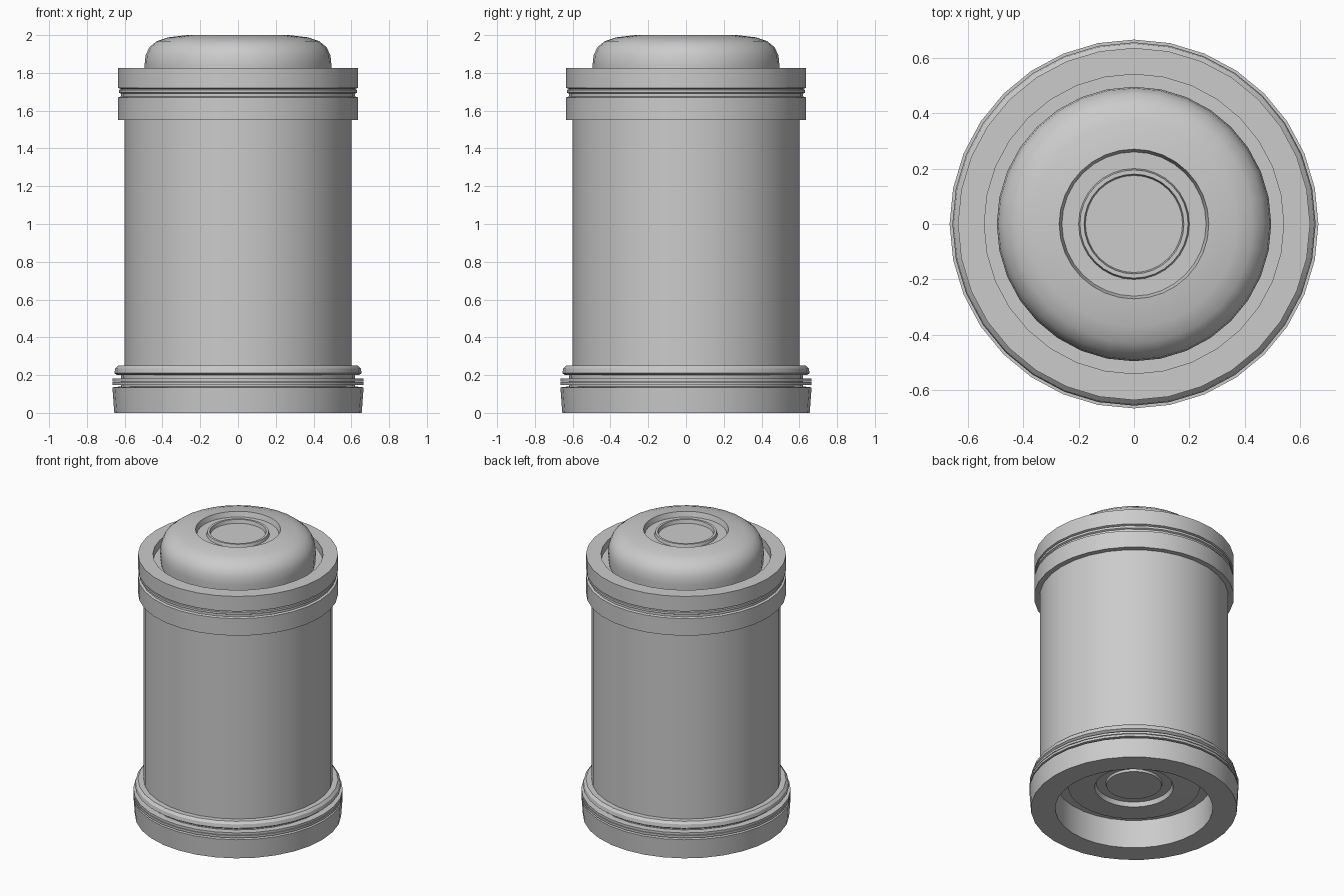
import bpy, bmesh, math

if "Cube" in bpy.data.objects:
    bpy.data.objects.remove(bpy.data.objects["Cube"])

SEG = 32


def lathe(name, profile, seg=SEG, closed=False):
    """Spin an (r, z) profile around the z axis."""
    bm = bmesh.new()
    rings = []
    for r, z in profile:
        if r == 0:
            rings.append([bm.verts.new((0, 0, z))] * seg)
        else:
            rings.append([bm.verts.new((r * math.cos(2 * math.pi * i / seg),
                                        r * math.sin(2 * math.pi * i / seg), z))
                          for i in range(seg)])
    pairs = list(zip(rings, rings[1:]))
    if closed:
        pairs.append((rings[-1], rings[0]))
    for a, b in pairs:
        for i in range(seg):
            j = (i + 1) % seg
            bm.faces.new(list(dict.fromkeys((a[i], a[j], b[j], b[i]))))
    bmesh.ops.recalc_face_normals(bm, faces=bm.faces)
    mesh = bpy.data.meshes.new(name)
    bm.to_mesh(mesh)
    bm.free()
    ob = bpy.data.objects.new(name, mesh)
    bpy.context.collection.objects.link(ob)
    bpy.ops.object.select_all(action='DESELECT')
    ob.select_set(True)
    bpy.context.view_layer.objects.active = ob
    bpy.ops.object.shade_smooth_by_angle(angle=math.radians(30))
    return ob


# Plain cylindrical body wall
lathe("body", [(0.60, 0.20), (0.60, 1.60)])

# Upper collar: two bands split by a groove, with a well around the cap
lathe("top_collar", [(0.60, 1.55), (0.635, 1.55), (0.635, 1.67), (0.62, 1.675),
                     (0.62, 1.69), (0.63, 1.695), (0.63, 1.71), (0.62, 1.715),
                     (0.635, 1.72), (0.635, 1.825), (0.54, 1.825), (0.54, 1.77),
                     (0.48, 1.77)])

# Rounded cap with a stepped dimple
lathe("cap", [(0.49, 1.77), (0.495, 1.84), (0.49, 1.89), (0.47, 1.935),
              (0.43, 1.968), (0.37, 1.988), (0.27, 2.0), (0.26, 1.965),
              (0.20, 1.965), (0.195, 1.985), (0.18, 1.985), (0.175, 1.96),
              (0, 1.96)])

# Base foot with thin bands above it and an open underside
lathe("base_foot", [(0.50, 0.20), (0.50, 0.0), (0.655, 0.0), (0.665, 0.135),
                    (0.62, 0.14)])
for i, z in enumerate((0.155, 0.175)):
    lathe(f"base_band_{i + 1}", [(0.60, z - 0.008), (0.665, z - 0.008),
                                 (0.665, z + 0.008), (0.60, z + 0.008)], closed=True)
lathe("base_inner_wall", [(0.62, 0.14), (0.62, 0.20)])
lathe("base_collar", [(0.60, 0.20), (0.64, 0.20), (0.655, 0.21), (0.65, 0.235),
                      (0.635, 0.25), (0.60, 0.25)])

# Stepped plate recessed into the underside
lathe("underside_plate", [(0.50, 0.20), (0.43, 0.20), (0.42, 0.165), (0.25, 0.155),
                          (0.24, 0.185), (0.18, 0.185), (0.175, 0.17), (0, 0.17)])
